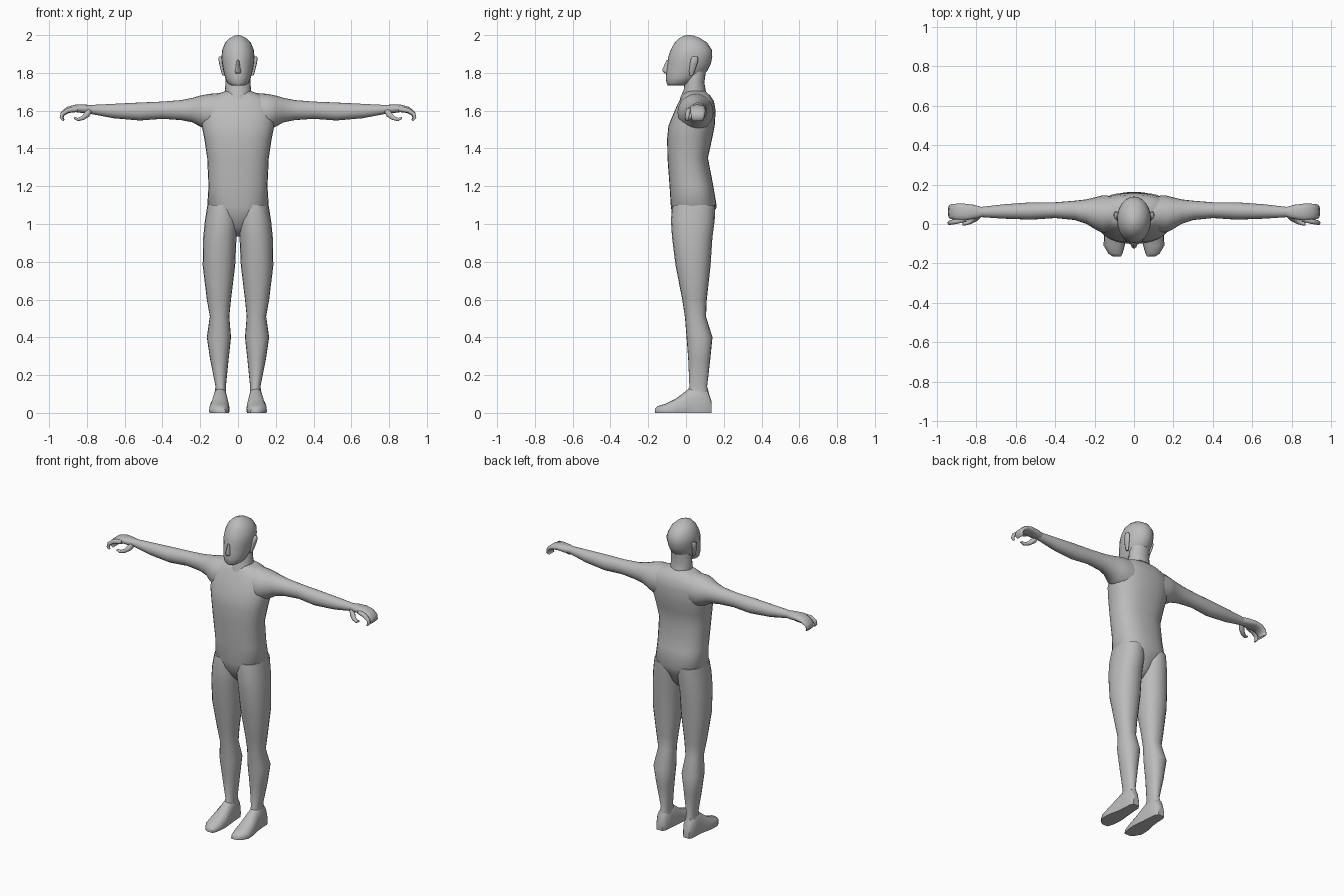
import bpy, bmesh, math
from mathutils import Vector

skin = bpy.data.materials.new("plain grey")
skin.diffuse_color = (0.5, 0.5, 0.5, 1)


def skin_rings(name, rings, mirror=False, angle=60):
    """Bridge equal-sized loops of points into a closed, smooth part."""
    bm = bmesh.new()
    loops = [[bm.verts.new(p) for p in r] for r in rings]
    n = len(loops[0])
    for a, b in zip(loops, loops[1:]):
        for i in range(n):
            j = (i + 1) % n
            bm.faces.new((a[i], a[j], b[j], b[i]))
    bm.faces.new(loops[0][::-1])
    bm.faces.new(loops[-1])
    bmesh.ops.recalc_face_normals(bm, faces=bm.faces)
    mesh = bpy.data.meshes.new(name)
    bm.to_mesh(mesh)
    bm.free()
    mesh.materials.append(skin)
    ob = bpy.data.objects.new(name, mesh)
    bpy.context.collection.objects.link(ob)
    if mirror:
        ob.modifiers.new("mirror", 'MIRROR')
    bpy.ops.object.select_all(action='DESELECT')
    ob.select_set(True)
    bpy.context.view_layer.objects.active = ob
    bpy.ops.object.shade_smooth_by_angle(angle=math.radians(angle))
    return ob


def oval(u0, u1, v0, v1, n=20, power=2.0):
    """Points of a rounded oval filling the given bounds."""
    pts = []
    for i in range(n):
        a = 2 * math.pi * i / n
        c, s = math.cos(a), math.sin(a)
        c = math.copysign(abs(c) ** (2 / power), c)
        s = math.copysign(abs(s) ** (2 / power), s)
        pts.append(((u0 + u1) / 2 + c * (u1 - u0) / 2,
                    (v0 + v1) / 2 + s * (v1 - v0) / 2))
    return pts


def upright(name, rows, mirror=False, n=20, power=2.0):
    """Loft up z; rows are (z, x0, x1, y0, y1)."""
    return skin_rings(name, [[(x, y, r[0]) for x, y in oval(*r[1:], n, power)]
                             for r in rows], mirror)


def sweep(name, rows, n=12, power=2.3):
    """Sweep along a path in xz; rows are (x, z, half thickness, y0, y1)."""
    rings = []
    for i, (x, z, h, y0, y1) in enumerate(rows):
        a, b = rows[max(i - 1, 0)], rows[min(i + 1, len(rows) - 1)]
        t = Vector((b[0] - a[0], b[1] - a[1])).normalized()
        rings.append([(x - t.y * w, y, z + t.x * w)
                      for y, w in oval(y0, y1, -h, h, n, power)])
    return skin_rings(name, rings, True)


# Torso, narrowing to the crotch
upright("torso", [(z, -w, w, y0, y1) for z, w, y0, y1 in [
    (0.935, 0.02, 0.01, 0.07), (0.98, 0.055, -0.035, 0.11),
    (1.04, 0.11, -0.07, 0.135), (1.09, 0.163, -0.08, 0.163),
    (1.20, 0.156, -0.087, 0.145), (1.35, 0.163, -0.098, 0.116),
    (1.45, 0.178, -0.1, 0.138), (1.52, 0.192, -0.093, 0.152),
    (1.60, 0.195, -0.06, 0.157), (1.65, 0.18, -0.037, 0.148),
    (1.68, 0.13, -0.02, 0.128), (1.705, 0.065, 0.0, 0.1)]], n=28, power=2.4)

# Legs
upright("leg", [
    (0.09, 0.062, 0.125, 0.0, 0.125), (0.14, 0.064, 0.119, 0.018, 0.112),
    (0.28, 0.05, 0.147, 0.012, 0.128), (0.40, 0.037, 0.165, 0.003, 0.14),
    (0.51, 0.046, 0.149, -0.006, 0.106), (0.60, 0.037, 0.165, -0.02, 0.11),
    (0.78, 0.015, 0.187, -0.055, 0.13), (0.93, 0.008, 0.184, -0.074, 0.14),
    (1.02, 0.0, 0.175, -0.08, 0.152), (1.10, 0.003, 0.162, -0.072, 0.155)],
    True, power=2.2)

# Feet, lofted from heel to toe with flat soles
foot = []
for y, x0, x1, top in [(0.136, 0.075, 0.118, 0.06), (0.115, 0.06, 0.13, 0.12),
                       (0.06, 0.056, 0.132, 0.145), (0.015, 0.052, 0.137, 0.128),
                       (-0.05, 0.044, 0.152, 0.078), (-0.11, 0.047, 0.154, 0.048),
                       (-0.15, 0.058, 0.13, 0.036), (-0.165, 0.066, 0.108, 0.02)]:
    foot.append([(x, y, max(z, 0)) for x, z in oval(x0, x1, -top * 0.6, top, 16, 2.4)])
skin_rings("foot", foot, True, 45)

# Arms, from inside the shoulder to the wrist
arm = [(0.08, 1.48, 1.695, -0.03, 0.14), (0.16, 1.495, 1.688, -0.045, 0.145),
       (0.20, 1.515, 1.68, -0.025, 0.135), (0.24, 1.538, 1.668, 0.0, 0.125),
       (0.30, 1.55, 1.656, 0.02, 0.118), (0.40, 1.557, 1.648, 0.03, 0.11),
       (0.52, 1.548, 1.643, 0.022, 0.11), (0.66, 1.56, 1.636, 0.027, 0.1),
       (0.78, 1.583, 1.63, 0.035, 0.086), (0.80, 1.585, 1.63, 0.035, 0.086)]
skin_rings("arm", [[(r[0], y, z) for z, y in oval(*r[1:])] for r in arm], True)

# Hands with curled fingers, forefinger and thumb
sweep("hand", [(0.77, 1.607, 0.022, 0.037, 0.085), (0.81, 1.609, 0.023, 0.026, 0.097),
               (0.86, 1.612, 0.02, 0.018, 0.103), (0.90, 1.604, 0.017, 0.022, 0.103),
               (0.928, 1.584, 0.013, 0.025, 0.1), (0.934, 1.562, 0.01, 0.028, 0.096),
               (0.922, 1.548, 0.006, 0.034, 0.088)], 16)
sweep("forefinger", [(0.85, 1.608, 0.014, 0.012, 0.04), (0.90, 1.602, 0.013, 0.0, 0.026),
                     (0.93, 1.583, 0.011, -0.004, 0.02), (0.936, 1.562, 0.009, -0.005, 0.016),
                     (0.925, 1.548, 0.005, -0.003, 0.01)], 10)
sweep("thumb", [(0.785, 1.603, 0.014, 0.03, 0.06), (0.80, 1.58, 0.017, 0.015, 0.048),
                (0.822, 1.561, 0.012, 0.002, 0.03), (0.848, 1.553, 0.009, -0.006, 0.016),
                (0.868, 1.562, 0.005, -0.008, 0.008)], 10)

# Neck and head
upright("neck", [(z, -w, w, y0, y1) for z, w, y0, y1 in [
    (1.64, 0.055, -0.035, 0.11), (1.67, 0.066, -0.03, 0.112), (1.71, 0.069, -0.012, 0.104),
    (1.75, 0.066, -0.008, 0.097), (1.84, 0.06, 0.0, 0.11)]])
upright("head", [(z, -w, w, y0, y1) for z, w, y0, y1 in [
    (1.733, 0.035, -0.096, -0.01), (1.745, 0.055, -0.103, 0.03),
    (1.775, 0.068, -0.107, 0.07), (1.81, 0.077, -0.104, 0.112),
    (1.85, 0.084, -0.098, 0.132), (1.885, 0.087, -0.094, 0.139),
    (1.92, 0.084, -0.082, 0.138), (1.96, 0.068, -0.06, 0.112),
    (1.985, 0.043, -0.035, 0.074), (1.997, 0.018, -0.008, 0.04),
    (2.0, 0.005, 0.005, 0.02)]], n=24)
upright("nose", [(1.796, -0.012, 0.012, -0.112, -0.09), (1.808, -0.017, 0.017, -0.124, -0.08),
                 (1.818, -0.013, 0.013, -0.126, -0.08), (1.868, -0.007, 0.007, -0.102, -0.08)], n=8)
upright("ear", [(1.785, 0.068, 0.082, 0.018, 0.036), (1.81, 0.072, 0.09, 0.016, 0.048),
                (1.85, 0.076, 0.1, 0.02, 0.062), (1.875, 0.08, 0.104, 0.025, 0.066),
                (1.887, 0.083, 0.1, 0.035, 0.06)], True, n=10)
